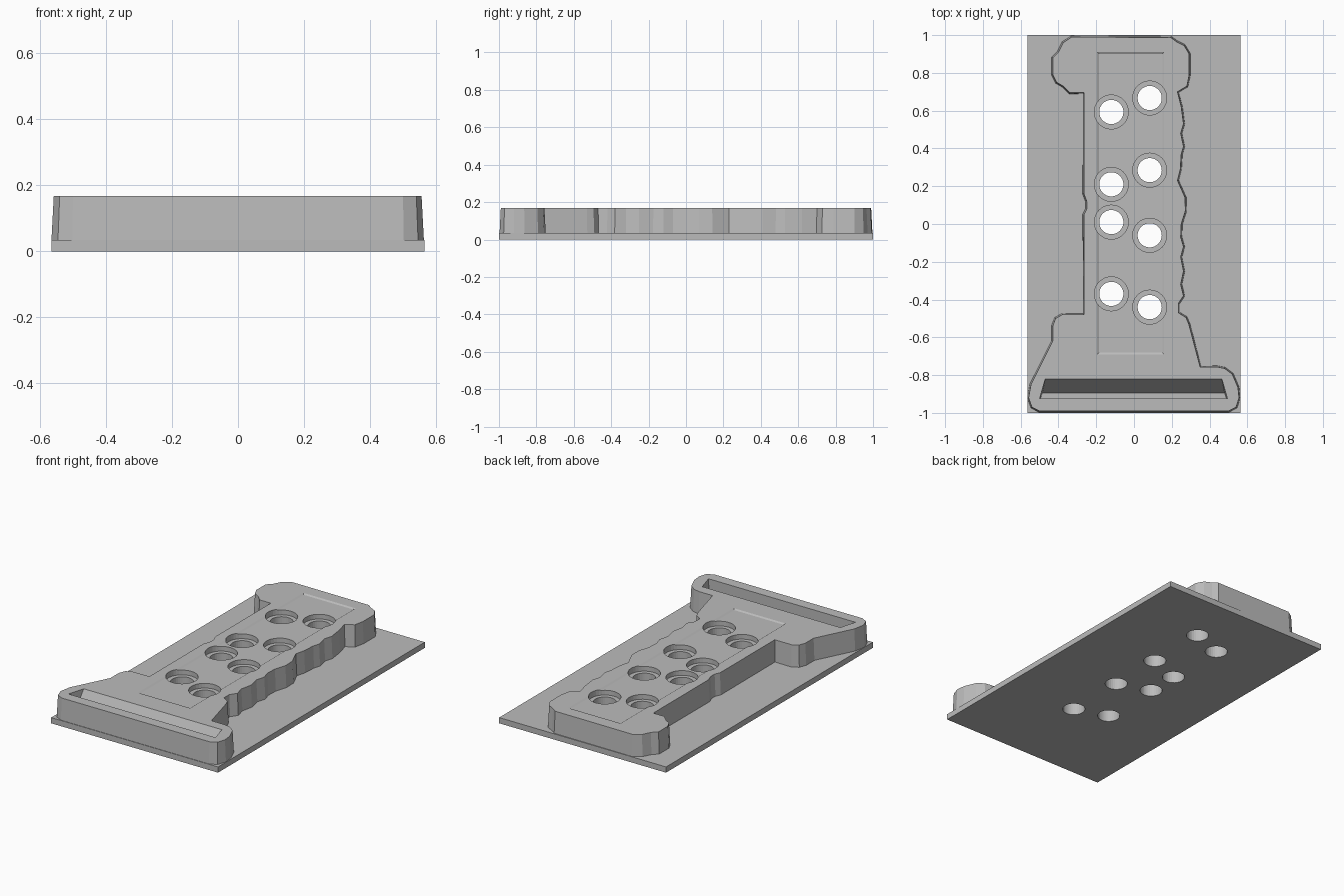
import bpy
import bmesh
from math import cos, sin, tau
from mathutils import Vector

default_cube = bpy.data.objects.get("Cube")
if default_cube:
    bpy.data.objects.remove(default_cube, do_unlink=True)

# One neutral grey for every part
grey = bpy.data.materials.new("plain grey")
grey.use_nodes = True
grey.diffuse_color = (0.5, 0.5, 0.5, 1)
grey.node_tree.nodes["Principled BSDF"].inputs["Base Color"].default_value = (0.5, 0.5, 0.5, 1)

PLATE_TOP, BODY_TOP = 0.035, 0.168
ABOVE = BODY_TOP + 0.02
HALF_WIDTH = 0.565


def prism(name, bottom, top, z_low, z_high):
    """Solid between two matching outlines listed counterclockwise."""
    bm = bmesh.new()
    low = [bm.verts.new((x, y, z_low)) for x, y in bottom]
    high = [bm.verts.new((x, y, z_high)) for x, y in top]
    bm.faces.new(low[::-1])
    bm.faces.new(high)
    count = len(low)
    for i in range(count):
        j = (i + 1) % count
        bm.faces.new((low[i], low[j], high[j], high[i]))
    mesh = bpy.data.meshes.new(name)
    bm.to_mesh(mesh)
    bm.free()
    mesh.materials.append(grey)
    obj = bpy.data.objects.new(name, mesh)
    bpy.context.collection.objects.link(obj)
    return obj


def rectangle(x0, x1, y0, y1):
    return [(x0, y0), (x1, y0), (x1, y1), (x0, y1)]


def circle(center, radius, sides=32):
    return [(center[0] + radius * cos(tau * i / sides),
             center[1] + radius * sin(tau * i / sides)) for i in range(sides)]


def grow(outline, distance):
    """Push each corner outwards along its averaged edge normal."""
    result = []
    for i, point in enumerate(outline):
        before, after = Vector(outline[i - 1]), Vector(outline[(i + 1) % len(outline)])
        here = Vector(point)
        edges = (here - before).normalized() + (after - here).normalized()
        normal = Vector((edges.y, -edges.x)).normalized()
        result.append(tuple(here + normal * distance))
    return result


def cut(target, cutter):
    """Subtract the cutter, keep the cut mesh and discard the cutter."""
    modifier = target.modifiers.new("cut", 'BOOLEAN')
    modifier.operation = 'DIFFERENCE'
    modifier.solver = 'EXACT'
    modifier.object = cutter
    cutter.hide_render = True
    graph = bpy.context.evaluated_depsgraph_get()
    result = bpy.data.meshes.new_from_object(target.evaluated_get(graph))
    target.modifiers.clear()
    target.data = result
    bpy.data.objects.remove(cutter, do_unlink=True)


# Rounded head and straight left edge, down to the flared foot
left_side = [
    (-.33, .99), (-.375, .96), (-.4, .91), (-.43, .88), (-.43, .79), (-.41, .75),
    (-.375, .73), (-.34, .695), (-.265, .695), (-.265, .16), (-.25, .12), (-.25, .08),
    (-.265, .05), (-.265, -.48), (-.38, -.48), (-.415, -.5), (-.43, -.54), (-.43, -.62),
    (-.545, -.85), (-.558, -.92), (-.54, -.97), (-.5, -.99),
]
# Rounded foot corner, wavy grip edge and right side of the head
right_side = [
    (.5, -.99), (.54, -.97), (.556, -.92), (.55, -.865), (.52, -.795), (.48, -.765),
    (.44, -.757), (.35, -.757), (.29, -.53), (.275, -.495), (.235, -.47), (.235, -.42),
    (.262, -.38), (.247, -.32), (.262, -.25), (.247, -.175), (.262, -.12), (.247, -.07),
    (.25, 0), (.272, .07), (.27, .14), (.23, .23), (.245, .29), (.25, .37),
    (.262, .41), (.247, .48), (.262, .53), (.25, .62), (.23, .7), (.28, .73),
    (.292, .79), (.292, .9), (.265, .945), (.225, .965), (.195, .987),
]
outline = left_side + right_side

base_plate = prism("base_plate", *[rectangle(-HALF_WIDTH, HALF_WIDTH, -1, 1)] * 2, 0, PLATE_TOP)
body = prism("raised_body", grow(outline, 0.007), outline, PLATE_TOP, BODY_TOP)

# Shallow panel in the top with sloping walls
panel = rectangle(-.185, .15, -.68, .9)
cut(body, prism("panel_cutter", panel, grow(panel, 0.06), BODY_TOP - 0.006, ABOVE))

# Long slot in the foot with a sloping inner wall
slot_floor = [(-.495, -.925), (.49, -.925), (.48, -.895), (-.485, -.895)]
slot_mouth = [(-.5, -.925), (.495, -.925), (.465, -.82), (-.47, -.82)]
cut(body, prism("slot_cutter", slot_floor, slot_mouth, PLATE_TOP - 0.001, BODY_TOP + 0.001))

# Paired through holes, each with a wider counterbore
for left_y, right_y in ((.593, .667), (.21, .285), (.01, -.06), (-.37, -.44)):
    for center in ((-.12, left_y), (.083, right_y)):
        bore = circle(center, 0.09)
        cut(body, prism("counterbore_cutter", bore, bore, BODY_TOP - 0.035, ABOVE))
        hole = circle(center, 0.064)
        for part in (body, base_plate):
            cut(part, prism("hole_cutter", hole, hole, -0.02, ABOVE))
